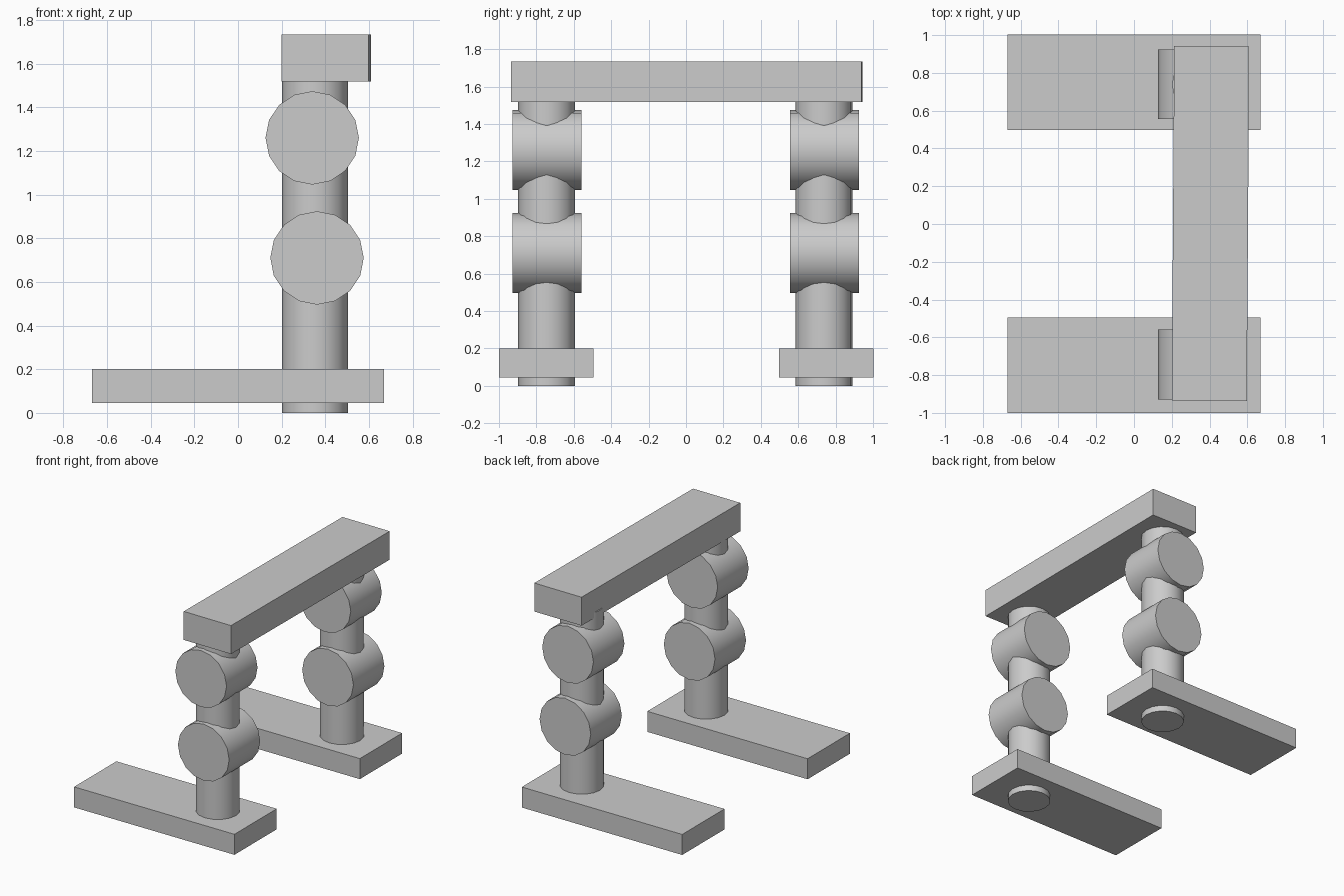
import bpy
import math

cube = bpy.data.objects.get("Cube")
if cube:
    bpy.data.objects.remove(cube, do_unlink=True)

SIDES = 16

grey = bpy.data.materials.new("plain grey")
grey.use_nodes = True
colour = (0.6, 0.6, 0.6, 1)
grey.diffuse_color = colour
grey.node_tree.nodes["Principled BSDF"].inputs["Base Color"].default_value = colour


def box(name, centre, size, turn=0):
    bpy.ops.mesh.primitive_cube_add(size=1, location=centre)
    ob = bpy.context.object
    ob.name = name
    ob.scale = size
    ob.rotation_euler.z = turn
    ob.data.materials.append(grey)


def cylinder(name, centre, radius, length, lying=False):
    bpy.ops.mesh.primitive_cylinder_add(vertices=SIDES, radius=radius,
                                        depth=length, location=centre)
    ob = bpy.context.object
    ob.name = name
    if lying:
        ob.rotation_euler.x = math.pi / 2
    ob.data.materials.append(grey)
    bpy.ops.object.shade_smooth_by_angle(angle=math.radians(40))


# Two supports: foot plank, upright post and two round knuckles
for label, foot_y, post_y in (("front", -0.747, -0.745), ("back", 0.75, 0.738)):
    box(label + "_foot", (0, foot_y, 0.123), (1.34, 0.505, 0.155))
    cylinder(label + "_post", (0.353, post_y, 0.78), 0.152, 1.56)
    cylinder(label + "_lower_knuckle", (0.362, post_y + 0.002, 0.71), 0.214, 0.37, True)
    cylinder(label + "_upper_knuckle", (0.34, post_y + 0.002, 1.26), 0.214, 0.37, True)

# Top beam, set very slightly askew
box("top_beam", (0.405, 0.003, 1.626), (0.397, 1.876, 0.215), math.radians(-0.4))
